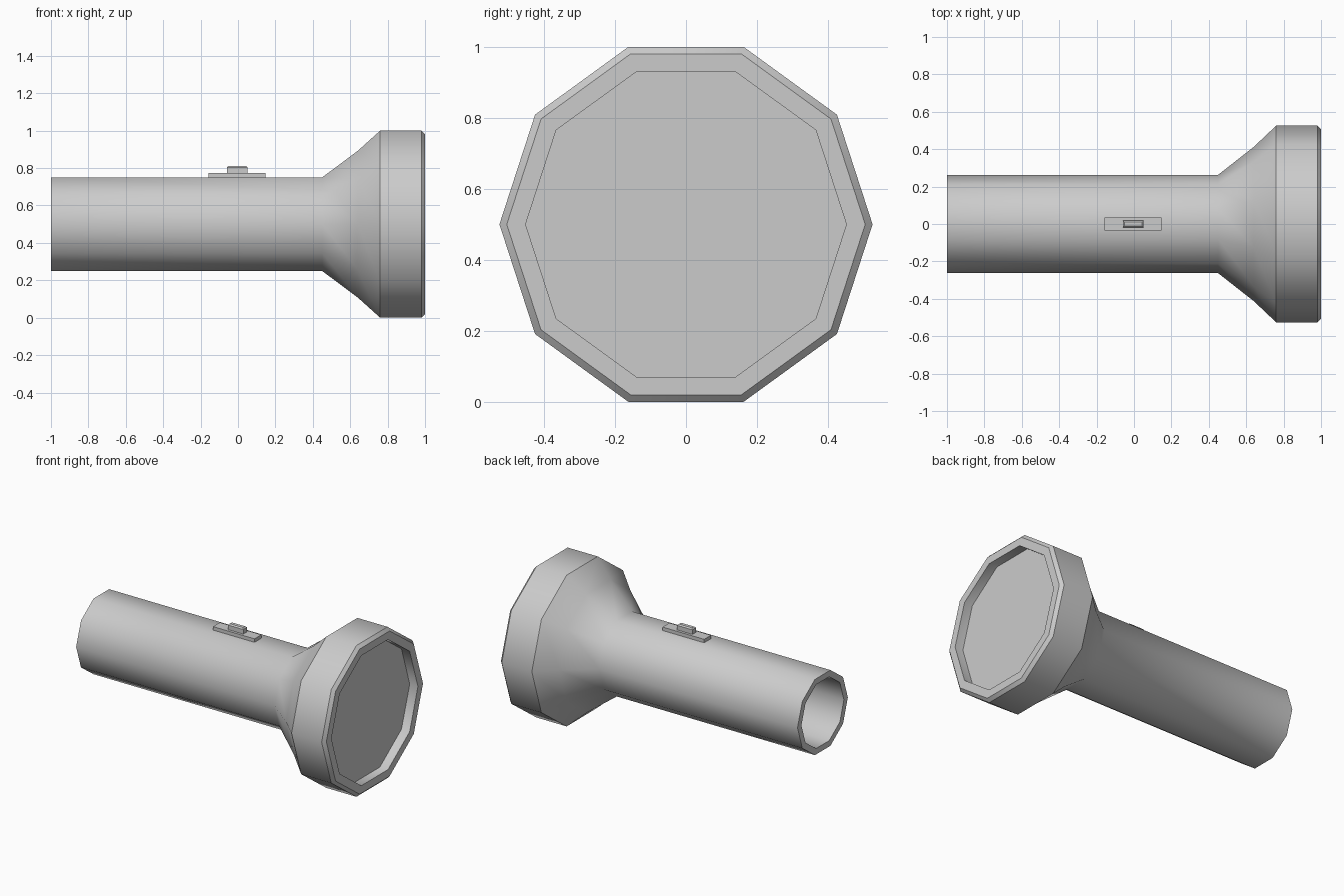
import bpy, bmesh, math

if "Cube" in bpy.data.objects:
    bpy.data.objects.remove(bpy.data.objects["Cube"])

SIDES = 10
CZ = 0.5  # height of the axis


def finish(name, bm):
    bmesh.ops.recalc_face_normals(bm, faces=bm.faces)
    me = bpy.data.meshes.new(name)
    bm.to_mesh(me)
    bm.free()
    ob = bpy.data.objects.new(name, me)
    bpy.context.collection.objects.link(ob)
    return ob


def smooth(ob, deg):
    bpy.ops.object.select_all(action='DESELECT')
    ob.select_set(True)
    bpy.context.view_layer.objects.active = ob
    bpy.ops.object.shade_smooth_by_angle(angle=math.radians(deg))


def ring(bm, x, r):
    return [bm.verts.new((x, r * math.cos(2 * math.pi * i / SIDES),
                          CZ + r * math.sin(2 * math.pi * i / SIDES)))
            for i in range(SIDES)]


def lathe(name, profile):
    # closed profile of (x, corner radius) revolved about the x axis
    bm = bmesh.new()
    rings = [ring(bm, x, r) for x, r in profile]
    for k, a in enumerate(rings):
        b = rings[(k + 1) % len(rings)]
        for i in range(SIDES):
            j = (i + 1) % SIDES
            bm.faces.new((a[i], a[j], b[j], b[i]))
    return finish(name, bm)


def box(name, x0, x1, hy, z0, z1, bevel=0):
    bm = bmesh.new()
    bmesh.ops.create_cube(bm, size=1)
    for v in bm.verts:
        v.co = ((x0 + x1) / 2 + v.co.x * (x1 - x0), v.co.y * 2 * hy,
                (z0 + z1) / 2 + v.co.z * (z1 - z0))
    if bevel:
        edges = [e for e in bm.edges if all(v.co.z > z1 - 1e-4 for v in e.verts)]
        bmesh.ops.bevel(bm, geom=edges, offset=bevel, segments=1, affect='EDGES')
    return finish(name, bm)


# Hollow barrel and flared head: outside, front rim, then the inner wall
body = lathe("torch_body", [
    (-1.0, 0.263), (0.45, 0.263), (0.64, 0.412), (0.76, 0.5257),
    (0.98, 0.5257), (1.0, 0.505), (1.0, 0.452), (0.78, 0.452),
    (0.62, 0.36), (0.44, 0.222), (-1.0, 0.222)])
smooth(body, 40)

# Recessed lens disc
bm = bmesh.new()
bm.faces.new(ring(bm, 0.94, 0.452))
finish("lens", bm)

# Switch plate and button
box("switch_plate", -0.158, 0.146, 0.036, 0.74, 0.773)
box("switch_button", -0.06, 0.052, 0.019, 0.76, 0.811, 0.008)
